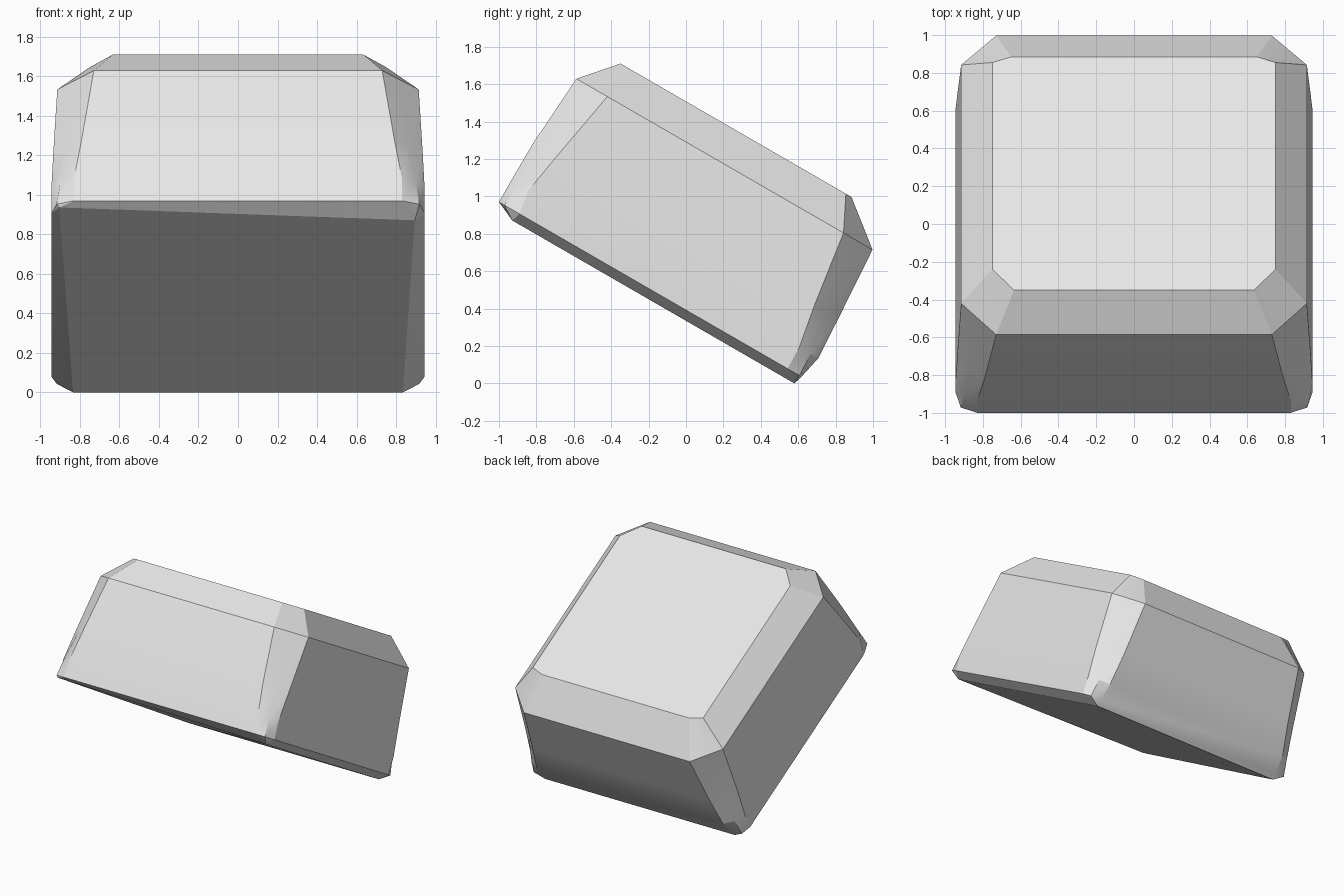
import bpy, bmesh, math
from mathutils import Matrix, Vector

if "Cube" in bpy.data.objects:
    bpy.data.objects.remove(bpy.data.objects["Cube"])

grey = bpy.data.materials.new("light grey")
grey.use_nodes = True
color = (0.8, 0.8, 0.8, 1)
grey.diffuse_color = color
grey.node_tree.nodes["Principled BSDF"].inputs["Base Color"].default_value = color

# Cross-sections from base to top: height, corner rounding,
# then front, side-front, side-back and back points (x, y) of one half
sections = [
    (0.29, 0.0, [(0.895, -1.24), (0.895, -1.24), (0.835, 0.502), (0.835, 0.502)]),
    (0.34, 0.03, [(0.83, -1.351), (0.945, -1.224), (0.945, 0.43), (0.83, 0.517)]),
    (0.47, 0.012, [(0.83, -1.352), (0.945, -1.246), (0.945, 0.428), (0.82, 0.545)]),
    (0.71, 0.0, [(0.79, -1.35), (0.935, -1.205), (0.935, 0.385), (0.78, 0.532)]),
    (1.118, 0.0, [(0.73, -1.322), (0.915, -1.131), (0.915, 0.327), (0.73, 0.506)]),
    (1.306, 0.0, [(0.635, -1.158), (0.75, -1.031), (0.75, 0.233), (0.65, 0.268)]),
]


def section_loop(height, rounding, points):
    """Half outline with a middle point on each corner, mirrored across x."""
    front, side_front, side_back, back = [Vector(p) for p in points]
    front_mid = (front + side_front) / 2 + Vector((rounding, -rounding))
    back_mid = (side_back + back) / 2 + Vector((rounding, rounding))
    half = [front, front_mid, side_front, side_back, back_mid, back]
    outline = half + [Vector((-p.x, p.y)) for p in reversed(half)]
    return [Vector((p.x, p.y, height)) for p in outline]


# Loft the sections into a closed chamfered block
bm = bmesh.new()
loops = [[bm.verts.new(p) for p in section_loop(*s)] for s in sections]
for lower, upper in zip(loops, loops[1:]):
    for i in range(len(lower)):
        j = (i + 1) % len(lower)
        bm.faces.new((lower[i], lower[j], upper[j], upper[i]))
bm.faces.new(loops[-1])
bm.faces.new(reversed(loops[0]))

# The base is slightly twisted at its right front corner
for v in loops[0]:
    if v.co.x < 0 and v.co.y < 0:
        v.co = (-0.905, -1.31, 0.325)

bmesh.ops.remove_doubles(bm, verts=bm.verts, dist=0.0005)
bmesh.ops.recalc_face_normals(bm, faces=bm.faces)

# Tilt the whole block down toward the back
bmesh.ops.transform(bm, matrix=Matrix.Rotation(math.radians(-30), 4, "X"), verts=bm.verts)

mesh = bpy.data.meshes.new("tilted_block")
bm.to_mesh(mesh)
bm.free()
mesh.materials.append(grey)
block = bpy.data.objects.new("tilted_block", mesh)
bpy.context.collection.objects.link(block)

bpy.context.view_layer.objects.active = block
block.select_set(True)
bpy.ops.object.shade_smooth_by_angle(angle=math.radians(20))
